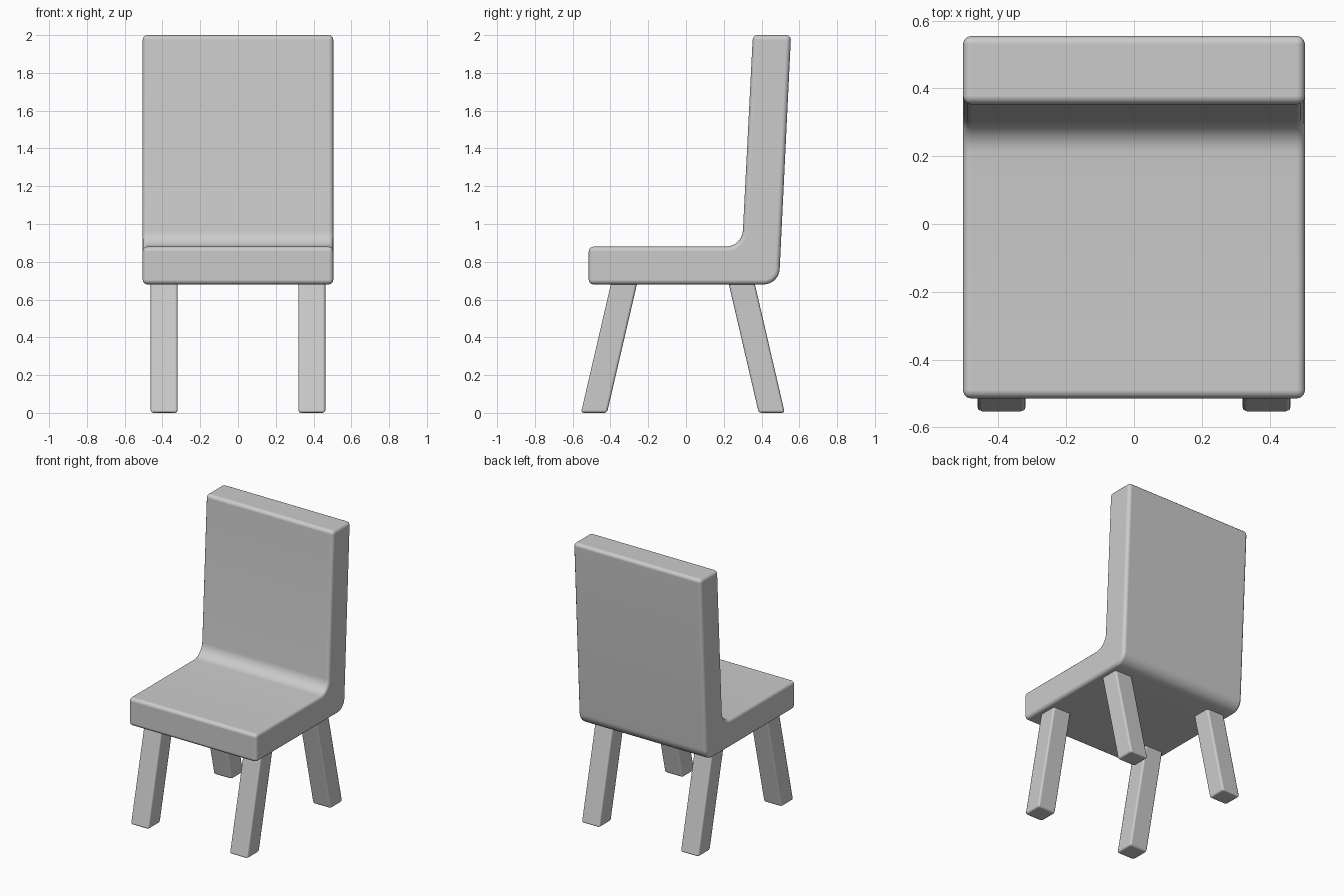
import bpy, bmesh, math
from mathutils import Vector

cube = bpy.data.objects.get("Cube")
if cube:
    bpy.data.objects.remove(cube, do_unlink=True)

GREY = (0.6, 0.6, 0.6, 1)
mat = bpy.data.materials.new("plain grey")
mat.use_nodes = True
mat.diffuse_color = GREY
mat.node_tree.nodes["Principled BSDF"].inputs["Base Color"].default_value = GREY


def finish(name, bm, width, segments):
    """Turn a bmesh into a softly bevelled, smooth shaded object."""
    bmesh.ops.recalc_face_normals(bm, faces=bm.faces[:])
    mesh = bpy.data.meshes.new(name)
    bm.to_mesh(mesh)
    bm.free()
    mesh.materials.append(mat)
    obj = bpy.data.objects.new(name, mesh)
    bpy.context.collection.objects.link(obj)
    bevel = obj.modifiers.new("soft edges", "BEVEL")
    bevel.width = width
    bevel.segments = segments
    bevel.limit_method = "ANGLE"
    bevel.angle_limit = math.radians(40)
    bevel.harden_normals = True
    bpy.ops.object.select_all(action="DESELECT")
    obj.select_set(True)
    bpy.context.view_layer.objects.active = obj
    bpy.ops.object.shade_smooth_by_angle(angle=math.radians(40))
    return obj


def rounded(before, corner, after, radius, steps=8):
    """Points of a circular fillet at one profile corner."""
    c = Vector(corner)
    a = (Vector(before) - c).normalized()
    b = (Vector(after) - c).normalized()
    half = a.angle(b) / 2
    mid = (a + b).normalized()
    centre = c + mid * radius / math.sin(half)
    side = (a - b).normalized()
    sweep = math.pi / 2 - half
    points = []
    for i in range(steps + 1):
        t = sweep * (1 - 2 * i / steps)
        points.append(centre + radius * (side * math.sin(t) - mid * math.cos(t)))
    return points


# Seat and back: one L-shaped side profile (y, z) extruded across the width
front_low, heel = (-0.515, 0.68), (0.492, 0.68)
back_top, rest_top = (0.556, 2.0), (0.354, 2.0)
crook, front_high = (0.297, 0.88), (-0.515, 0.88)
profile = [front_low, *rounded(front_low, heel, back_top, 0.085), back_top,
           rest_top, *rounded(rest_top, crook, front_high, 0.09), front_high]
bm = bmesh.new()
face = bm.faces.new([bm.verts.new((-0.505, y, z)) for y, z in profile])
swept = bmesh.ops.extrude_face_region(bm, geom=[face])["geom"]
bmesh.ops.translate(bm, vec=(1.01, 0, 0),
                    verts=[v for v in swept if isinstance(v, bmesh.types.BMVert)])
finish("seat_and_back", bm, 0.025, 3)


# Legs: square bars slanting outward, flat on the floor
def leg(name, x, y_top, y_floor):
    bm = bmesh.new()
    bmesh.ops.create_cube(bm, size=1)
    slope = (y_top - y_floor) / 0.68
    for v in bm.verts:
        z = 0.74 if v.co.z > 0 else 0
        v.co = (x + v.co.x * 0.143, y_floor + slope * z + v.co.y * 0.138, z)
    finish(name, bm, 0.014, 2)


for side, x in (("left", 0.391), ("right", -0.391)):
    leg("front_leg_" + side, x, -0.329, -0.487)
    leg("back_leg_" + side, x, 0.296, 0.454)
